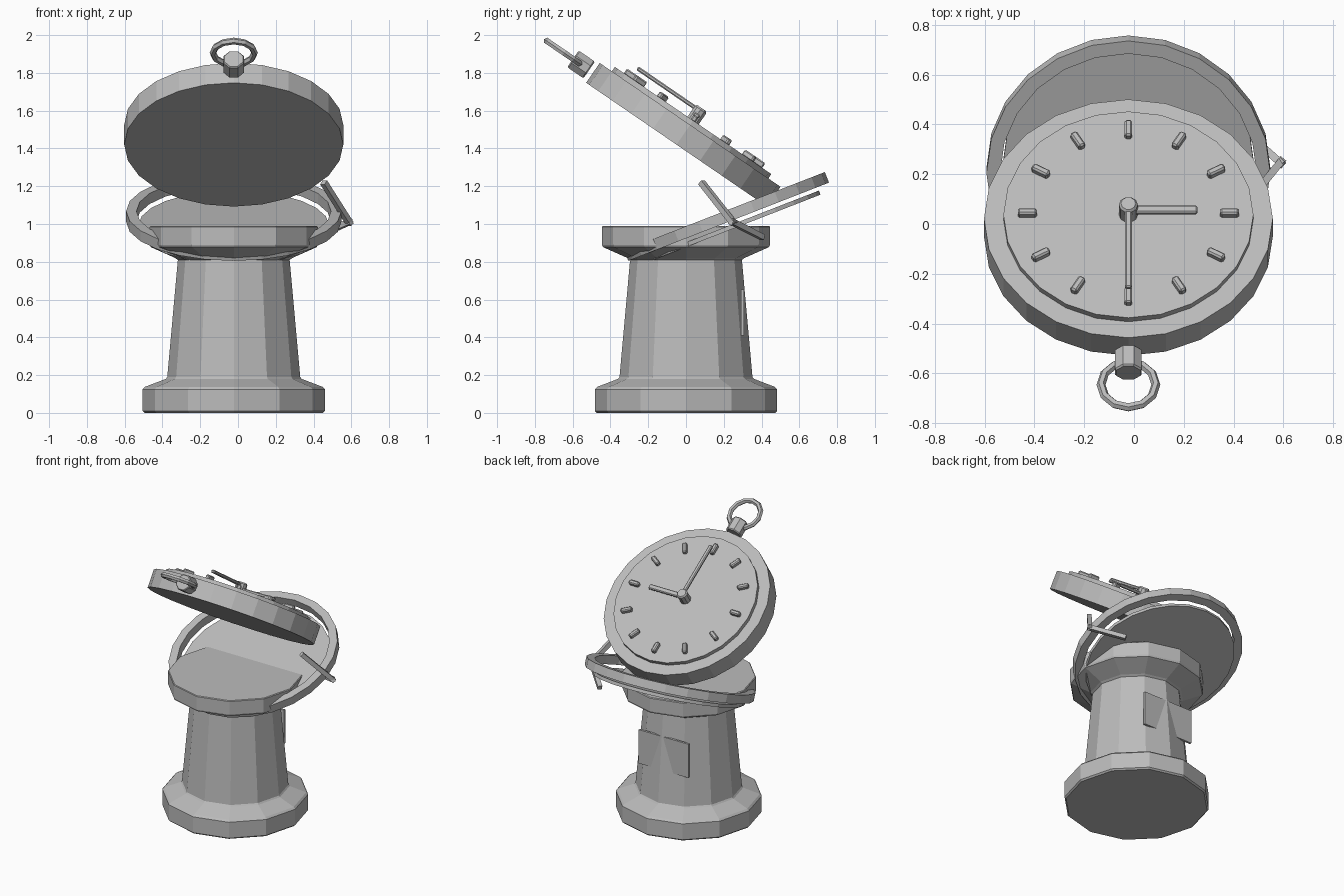
import bpy, bmesh, math
from mathutils import Matrix, Vector

cube = bpy.data.objects.get("Cube")
if cube:
    bpy.data.objects.remove(cube, do_unlink=True)

CX = -0.0225  # shared axis of pedestal, lid and watch

grey = bpy.data.materials.new("plain_grey")
grey.use_nodes = True
grey.diffuse_color = (0.5, 0.5, 0.5, 1)
grey.node_tree.nodes["Principled BSDF"].inputs["Base Color"].default_value = (0.5, 0.5, 0.5, 1)


def finish(name, bm, matrix=Matrix(), bevel=0):
    bmesh.ops.recalc_face_normals(bm, faces=bm.faces)
    mesh = bpy.data.meshes.new(name)
    bm.to_mesh(mesh)
    bm.free()
    mesh.materials.append(grey)
    obj = bpy.data.objects.new(name, mesh)
    bpy.context.collection.objects.link(obj)
    obj.matrix_world = matrix
    if bevel:
        mod = obj.modifiers.new("Bevel", "BEVEL")
        mod.width = bevel
        mod.segments = 1
        mod.limit_method = "ANGLE"
    return obj


def lathe(name, profile, sides, matrix=Matrix(), closed=False, turn=0, bevel=0):
    """Spin (radius, height) points around z; open profiles get end caps."""
    bm = bmesh.new()
    rings = []
    for r, z in profile:
        angles = [2 * math.pi * i / sides + turn for i in range(sides)]
        rings.append([bm.verts.new((r * math.cos(a), r * math.sin(a), z)) for a in angles])
    pairs = list(zip(rings, rings[1:]))
    if closed:
        pairs.append((rings[-1], rings[0]))
    else:
        bm.faces.new(rings[0])
        bm.faces.new(rings[-1])
    for low, high in pairs:
        for i in range(sides):
            j = (i + 1) % sides
            bm.faces.new((low[i], low[j], high[j], high[i]))
    return finish(name, bm, matrix, bevel)


def box(name, size, matrix, bevel=0):
    bm = bmesh.new()
    bmesh.ops.create_cube(bm, size=1)
    bmesh.ops.scale(bm, vec=size, verts=bm.verts)
    return finish(name, bm, matrix, bevel)


def bar(name, start, end, width):
    a, b = Vector(start), Vector(end)
    turn = (b - a).to_track_quat("Z", "Y").to_matrix().to_4x4()
    return box(name, (width, width, (b - a).length + width),
               Matrix.Translation((a + b) / 2) @ turn)


def at(x, y, z):
    return Matrix.Translation((x, y, z))


# Pedestal: footing, tapering column and flared cup
lathe("pedestal",
      [(0.472, 0), (0.4825, 0.01), (0.4825, 0.125), (0.47, 0.138), (0.36, 0.18),
       (0.352, 0.19), (0.296, 0.81), (0.31, 0.82), (0.44, 0.878), (0.445, 0.89),
       (0.445, 0.985), (0.44, 0.99)], 12, at(CX, 0, 0))

# Plaque set into the back of the column
box("plaque", (0.4, 0.016, 0.245), at(-0.035, 0.3, 0.532))

# Open lid: rim and thin backing disc
lid = at(CX, 0.215, 1.04) @ Matrix.Rotation(math.radians(21.3), 4, "X")
lathe("lid_rim", [(0.515, -0.03), (0.57, -0.03), (0.57, 0.03), (0.515, 0.03)],
      24, lid, closed=True)
lathe("lid_disc", [(0.505, -0.073), (0.505, -0.05)], 24, lid)

# Bent catch at the side of the lid
corner = (0.587, 0.247, 1.01)
bar("catch_upper", (0.46, 0.09, 1.21), corner, 0.03)
bar("catch_lower", corner, (0.42, 0.395, 0.935), 0.03)

# Watch case and raised dial
watch = at(CX, -0.05, 1.42) @ Matrix.Rotation(math.radians(-34.4), 4, "X")
lathe("watch_case", [(0.58, 0), (0.58, 0.127)], 24, watch)
lathe("dial", [(0.502, 0.12), (0.502, 0.155)], 24, watch)

# Hour markers
for i in range(12):
    spin = Matrix.Rotation(math.radians(30 * i), 4, "Z")
    box(f"hour_marker_{i + 1}", (0.076, 0.03, 0.035),
        watch @ spin @ at(0.406, 0, 0.167), 0.007)

# Hands and centre cap
box("hour_hand", (0.28, 0.035, 0.022), watch @ at(0.137, 0, 0.188), 0.006)
box("minute_hand", (0.028, 0.4, 0.022), watch @ at(0, -0.2, 0.217), 0.006)
lathe("hand_cap", [(0.038, 0.15), (0.038, 0.225), (0.03, 0.235)], 10, watch)

# Winding stem and hanging loop
along = Matrix.Rotation(math.radians(90), 4, "X")
lathe("winding_stem", [(0.052, -0.052), (0.058, -0.045), (0.058, 0.045), (0.052, 0.052)], 8,
      watch @ at(0, -0.657, 0.065) @ along, turn=math.pi / 8)
section = [(0.11 + 0.018 * math.cos(a), 0.018 * math.sin(a))
           for a in (math.pi * k / 3 for k in range(6))]
lathe("hanging_loop", section, 12, watch @ at(0, -0.766, 0.065), closed=True)
